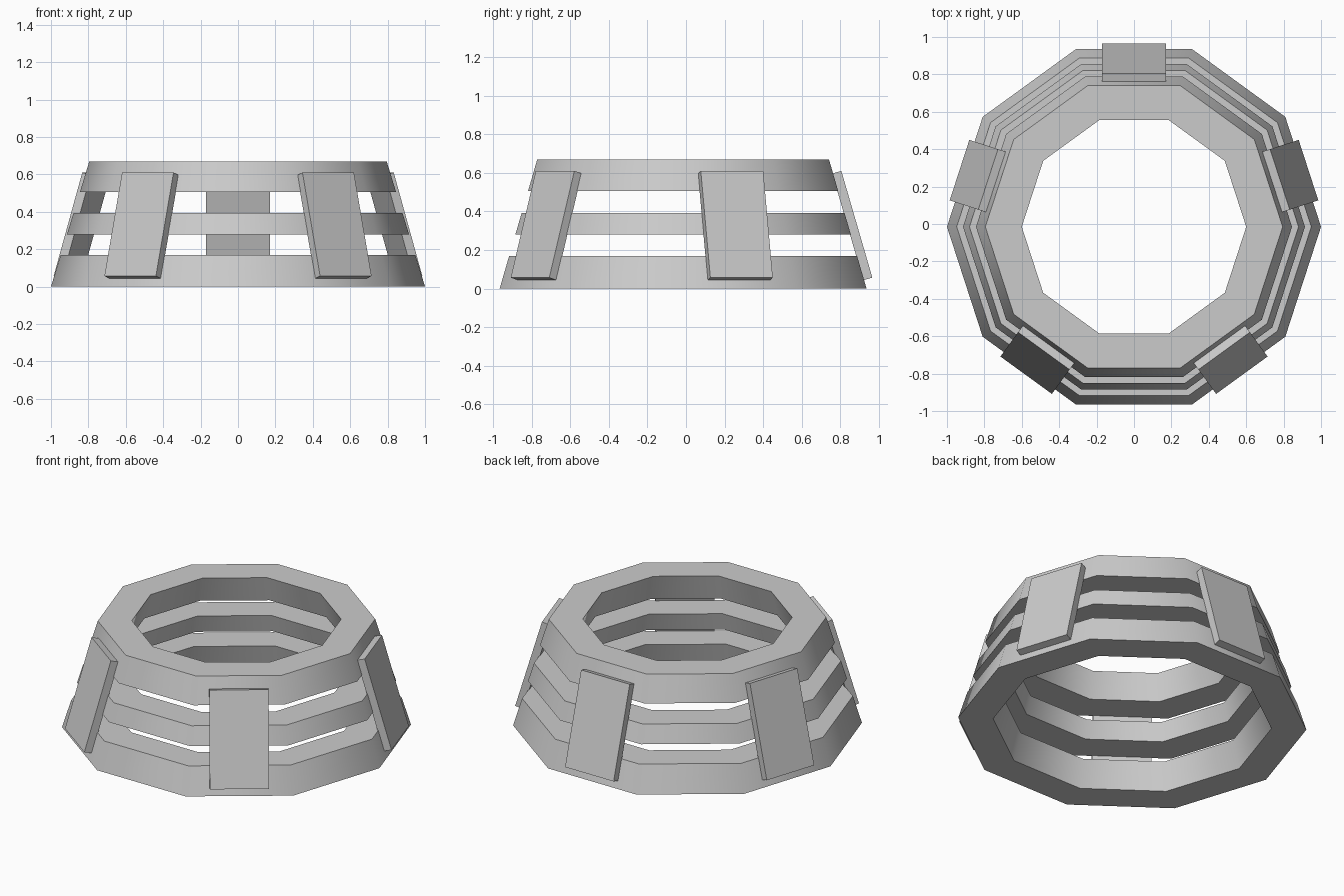
import bpy, bmesh
from math import radians, sin, cos, tau
from mathutils import Matrix

if "Cube" in bpy.data.objects:
    bpy.data.objects.remove(bpy.data.objects["Cube"])

CY = -0.015          # ring axis offset so the whole model is centred
SIDES = 10
SLOPE = 0.306        # radius lost per unit of height
WALL = 0.2


def finish(name, bm):
    bmesh.ops.recalc_face_normals(bm, faces=bm.faces)
    me = bpy.data.meshes.new(name)
    bm.to_mesh(me)
    bm.free()
    ob = bpy.data.objects.new(name, me)
    bpy.context.collection.objects.link(ob)
    return ob


def tapered_ring(name, z0, z1):
    bm = bmesh.new()
    r0, r1 = 1 - SLOPE * z0, 1 - SLOPE * z1
    profile = [(r0, z0), (r1, z1), (r1 - WALL + 0.005, z1), (r0 - WALL, z0)]
    cols = [[bm.verts.new((r * cos(tau * i / SIDES), CY + r * sin(tau * i / SIDES), z))
             for r, z in profile] for i in range(SIDES)]
    for i in range(SIDES):
        a, b = cols[i], cols[(i + 1) % SIDES]
        for j in range(4):
            k = (j + 1) % 4
            bm.faces.new((a[j], b[j], b[k], a[k]))
    ob = finish(name, bm)
    bpy.ops.object.select_all(action='DESELECT')
    bpy.context.view_layer.objects.active = ob
    ob.select_set(True)
    bpy.ops.object.shade_smooth_by_angle(angle=radians(40))


def plate(name, angle):
    # leaning slab flush with the sloped ring faces
    bm = bmesh.new()
    m = (Matrix.Translation((0, CY, 0)) @ Matrix.Rotation(radians(angle), 4, 'Z')
         @ Matrix.Translation((0.877, 0, 0.327)) @ Matrix.Rotation(radians(-16.2), 4, 'Y')
         @ Matrix.Diagonal((0.049, 0.34, 0.576, 1)))
    bmesh.ops.create_cube(bm, size=1, matrix=m)
    finish(name, bm)


# Three stacked rings
tapered_ring("base_ring", 0, 0.17)
tapered_ring("middle_ring", 0.28, 0.393)
tapered_ring("top_ring", 0.507, 0.67)

# Five side plates joining the rings
for n in range(5):
    plate(f"side_plate_{n + 1}", 18 + 72 * n)
